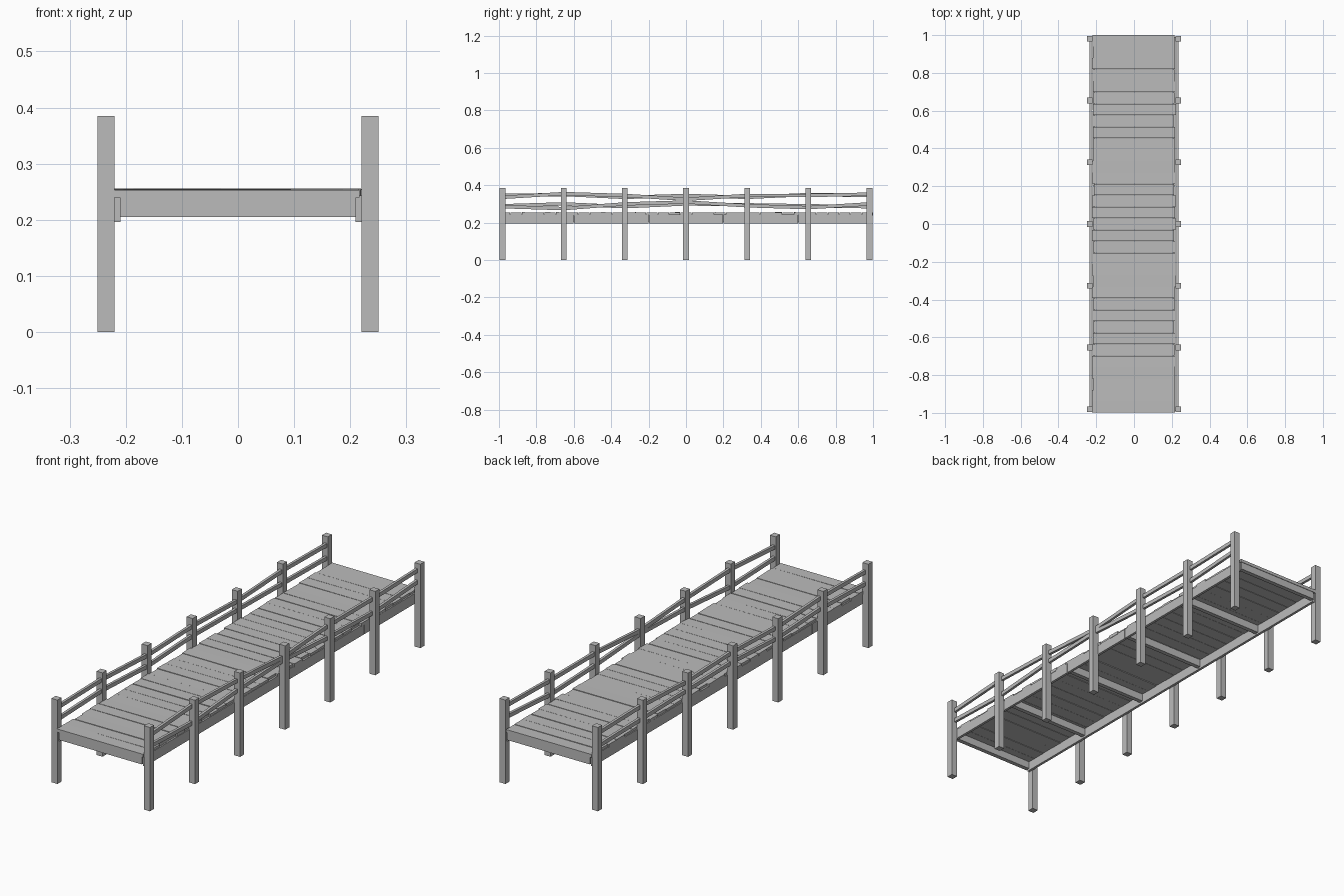
import bpy, random
from mathutils import Vector

random.seed(4)
cube = bpy.data.objects.get("Cube")
if cube:
    bpy.data.objects.remove(cube, do_unlink=True)

wood = bpy.data.materials.new("weathered_grey")
wood.use_nodes = True
GREY = (0.5, 0.5, 0.5, 1)
wood.diffuse_color = GREY
wood.node_tree.nodes["Principled BSDF"].inputs["Base Color"].default_value = GREY

FACES = [(0, 1, 3, 2), (4, 6, 7, 5), (0, 4, 5, 1),
         (2, 3, 7, 6), (0, 2, 6, 4), (1, 5, 7, 3)]


def make(name, verts):
    """Eight corners, ordered x then y then z, become a solid board."""
    mesh = bpy.data.meshes.new(name)
    mesh.from_pydata(verts, [], FACES)
    mesh.materials.append(wood)
    obj = bpy.data.objects.new(name, mesh)
    bpy.context.collection.objects.link(obj)
    return obj


def box(name, x, y, z):
    return make(name, [Vector((a, b, c)) for a in x for b in y for c in z])


def rail(name, x, ya, yb, za, zb):
    """Board running along y that rises or falls from za to zb."""
    return make(name, [Vector((a, b, h + t)) for a in (x - 0.006, x + 0.006)
                       for b, h in ((ya, za), (yb, zb)) for t in (-0.009, 0.009)])


# Posts and sagging rails on both sides
post_y = [-0.981 + i * 0.327 for i in range(7)]
rail_heights = {
    ("left", "upper"): [.335, .355, .345, .325, .345, .345, .352],
    ("left", "lower"): [.285, .275, .300, .310, .290, .280, .300],
    ("right", "upper"): [.345, .350, .335, .345, .335, .350, .345],
    ("right", "lower"): [.290, .300, .285, .300, .295, .290, .285],
}
for side, s in (("left", 1), ("right", -1)):
    cx = s * 0.235
    for y in post_y:
        box(side + "_post", (cx - 0.015, cx + 0.015), (y - 0.015, y + 0.015), (0, 0.385))
    for level in ("upper", "lower"):
        h = rail_heights[side, level]
        for i in range(6):
            rail(f"{side}_{level}_rail", s * 0.23, post_y[i], post_y[i + 1], h[i], h[i + 1])

    # Side stringers in five lengths, butted over the cross beams
    cuts = [-0.99, -0.6, -0.2, 0.2, 0.6, 0.99]
    sx = s * 0.215
    for a, b in zip(cuts, cuts[1:]):
        box(side + "_stringer", (sx - 0.006, sx + 0.006),
            (a + 0.001, b - 0.001), (0.196, 0.243))

# Cross beams below the deck
for y in (-0.987, -0.6, -0.2, 0.2, 0.6, 0.987):
    box("cross_beam", (-0.21, 0.21), (y - 0.01, y + 0.01), (0.205, 0.24))

# Deck planks with uneven ends and slightly uneven height
COUNT = 33
width = 2 / COUNT
for i in range(COUNT):
    y = -1 + i * width
    lift = random.uniform(0, 0.002)
    x0 = -0.219 + random.uniform(-0.004, 0.007)
    x1 = 0.219 + random.uniform(-0.007, 0.004)
    gap = 0.002 if i % 5 == 0 else 0.0007
    plank = box("deck_plank", (x0, x1), (y + gap, y + width - 0.0007),
                (0.239 + lift, 0.253 + lift))
    # Warp one top corner a little
    plank.data.vertices[random.choice((1, 3, 5, 7))].co.z += 0.001
